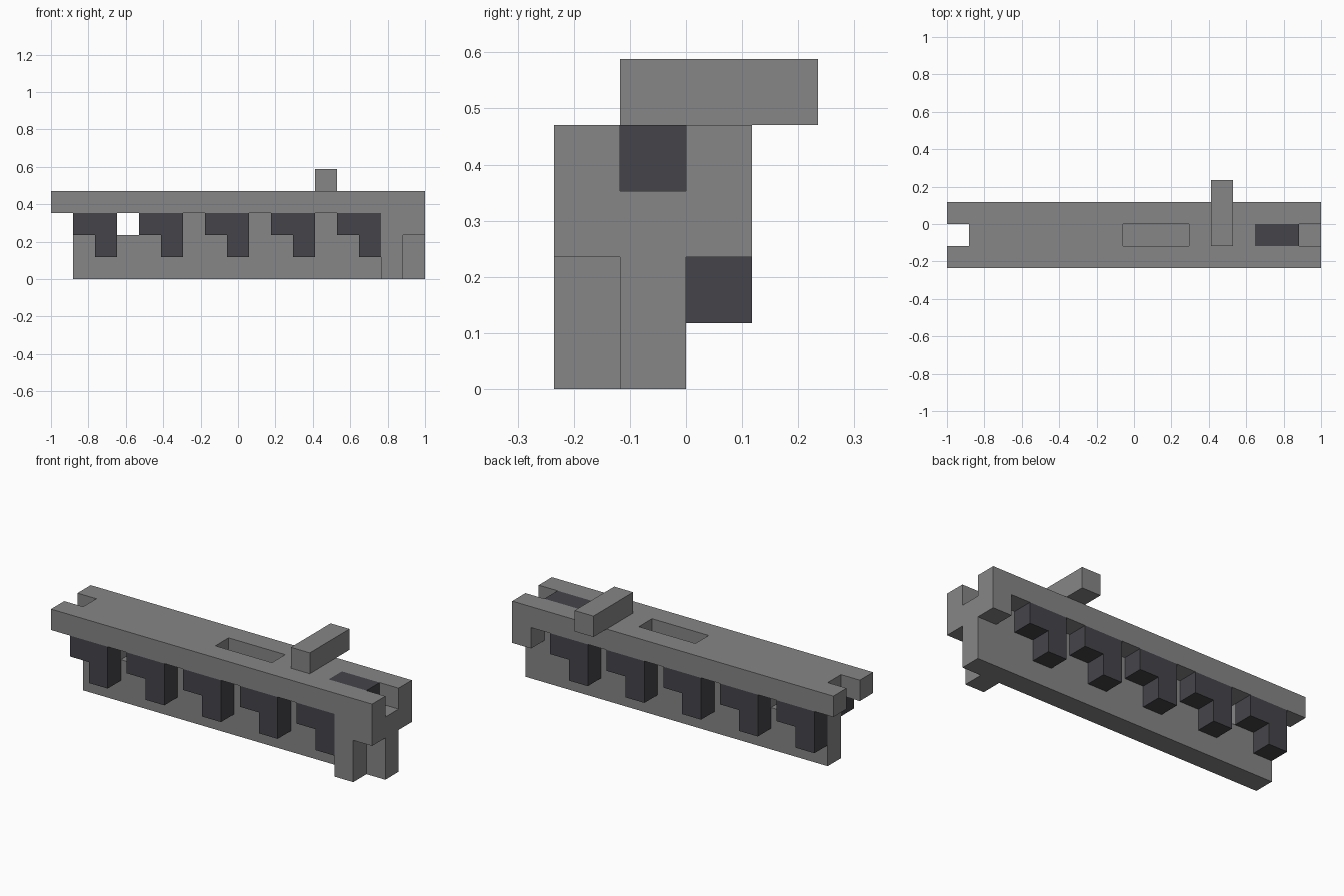
import bpy
import bmesh

cube = bpy.data.objects.get("Cube")
if cube:
    bpy.data.objects.remove(cube, do_unlink=True)

U = 2 / 17  # size of one block


def material(name, rgb):
    mat = bpy.data.materials.new(name)
    mat.use_nodes = True
    colour = (*rgb, 1)
    mat.diffuse_color = colour
    mat.node_tree.nodes["Principled BSDF"].inputs["Base Color"].default_value = colour
    return mat


GREY = material("stone grey", (0.24, 0.24, 0.24))
DARK = material("charcoal", (0.06, 0.058, 0.067))


def cells(box):
    """All block cells in a box given as x, y and z ranges."""
    (x0, x1), (y0, y1), (z0, z1) = box
    return {(x, y, z) for x in range(x0, x1) for y in range(y0, y1) for z in range(z0, z1)}


def build(name, mat, add, cut=()):
    """Blocky solid: only the outer skin of the filled cells is kept."""
    filled = set().union(*map(cells, add)) - set().union(*map(cells, cut))
    bm = bmesh.new()
    for cell in filled:
        for axis in range(3):
            a, b = (axis + 1) % 3, (axis + 2) % 3
            for side in (0, 1):
                near = list(cell)
                near[axis] += 2 * side - 1
                if tuple(near) in filled:
                    continue
                loop = [(0, 0), (1, 0), (1, 1), (0, 1)]
                verts = []
                for da, db in loop if side else reversed(loop):
                    p = list(cell)
                    p[axis] += side
                    p[a] += da
                    p[b] += db
                    verts.append(bm.verts.new((p[0] * U - 1, (p[1] - 2) * U, p[2] * U)))
                bm.faces.new(verts)
    bmesh.ops.remove_doubles(bm, verts=bm.verts, dist=U / 100)
    bmesh.ops.dissolve_limit(bm, angle_limit=0.01, verts=bm.verts, edges=bm.edges)
    mesh = bpy.data.meshes.new(name)
    bm.to_mesh(mesh)
    bm.free()
    mesh.materials.append(mat)
    obj = bpy.data.objects.new(name, mesh)
    bpy.context.collection.objects.link(obj)
    return obj


# Body: top rail, central wall, end block and front post
build("body", GREY,
      add=[((0, 17), (0, 3), (3, 4)),
           ((1, 17), (1, 2), (0, 3)),
           ((16, 17), (0, 3), (2, 3)),
           ((15, 16), (0, 1), (0, 3))],
      cut=[((0, 1), (1, 2), (3, 4)),      # rear notch
           ((8, 11), (1, 2), (3, 4)),     # top pocket
           ((14, 17), (1, 2), (3, 4)),    # front slot
           ((3, 4), (1, 2), (2, 3))])     # hole through the wall

# Lever on top, reaching out over the back
build("lever", GREY, [((12, 13), (1, 4), (4, 5))])

# Dark insert in the slot
build("slot_insert", DARK, [((14, 16), (1, 2), (3, 4))])

# Hooked teeth on both sides, with the hooks turned opposite ways
for n, x in enumerate(range(1, 15, 3), 1):
    for side, y, hook in (("front", 0, x + 1), ("back", 2, x)):
        build(f"{side}_tooth_{n}", DARK,
              [((x, x + 2), (y, y + 1), (2, 3)),
               ((hook, hook + 1), (y, y + 1), (1, 2))])
